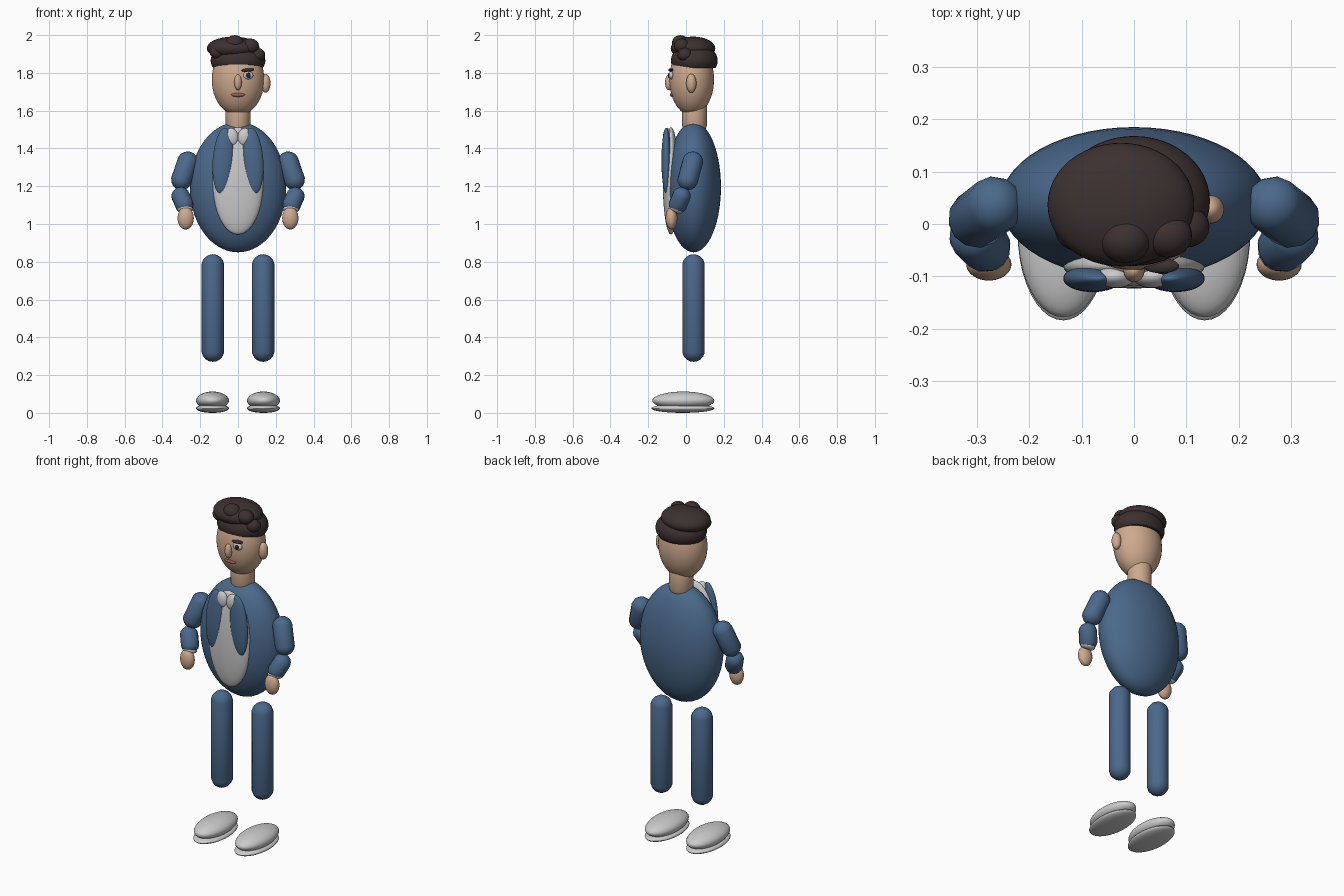
import bpy, bmesh
from math import radians
from mathutils import Vector, Matrix, Euler

if "Cube" in bpy.data.objects:
    bpy.data.objects.remove(bpy.data.objects["Cube"])


def material(name, rgb):
    m = bpy.data.materials.new(name)
    m.diffuse_color = (*rgb, 1)
    m.use_nodes = True
    m.node_tree.nodes["Principled BSDF"].inputs["Base Color"].default_value = m.diffuse_color
    return m


BLUE = material("suit_blue", (0.07, 0.14, 0.26))
WHITE = material("white", (0.85, 0.85, 0.85))
SKIN = material("skin", (0.62, 0.40, 0.27))
HAIR = material("hair_brown", (0.045, 0.03, 0.03))
LIP = material("lip", (0.35, 0.12, 0.1))
DARK = material("pupil", (0.02, 0.02, 0.03))


def finish(bm, name, mat):
    bmesh.ops.recalc_face_normals(bm, faces=bm.faces)
    me = bpy.data.meshes.new(name)
    bm.to_mesh(me)
    bm.free()
    me.materials.append(mat)
    ob = bpy.data.objects.new(name, me)
    bpy.context.collection.objects.link(ob)
    bpy.ops.object.select_all(action='DESELECT')
    ob.select_set(True)
    bpy.context.view_layer.objects.active = ob
    bpy.ops.object.shade_smooth_by_angle(angle=radians(40))
    return ob


def ellipsoid(name, loc, rad, mat, rot=(0, 0, 0), cut_z=None, segs=40):
    bm = bmesh.new()
    bmesh.ops.create_uvsphere(bm, u_segments=segs, v_segments=segs // 2, radius=1)
    r = Euler([radians(a) for a in rot]).to_matrix().to_4x4()
    bm.transform(Matrix.Translation(loc) @ r @ Matrix.Diagonal((*rad, 1)))
    if cut_z is not None:
        geom = bm.verts[:] + bm.edges[:] + bm.faces[:]
        cut = bmesh.ops.bisect_plane(bm, geom=geom, plane_co=(0, 0, cut_z),
                                     plane_no=(0, 0, 1), clear_inner=True)
        edges = [e for e in cut["geom_cut"] if isinstance(e, bmesh.types.BMEdge)]
        bmesh.ops.holes_fill(bm, edges=edges)
    return finish(bm, name, mat)


def capsule(name, a, b, radius, mat, segs=12):
    a, b = Vector(a), Vector(b)
    d = b - a
    bm = bmesh.new()
    bmesh.ops.create_uvsphere(bm, u_segments=segs, v_segments=9, radius=radius)
    for v in bm.verts:
        v.co.z += d.length / 2 * (1 if v.co.z > 0 else -1)
    turn = d.to_track_quat('Z', 'Y').to_matrix().to_4x4()
    bm.transform(Matrix.Translation((a + b) / 2) @ turn)
    return finish(bm, name, mat)


# Torso, shirt front
ellipsoid("jacket_body", (0, 0.04, 1.195), (0.255, 0.145, 0.345), BLUE, segs=56)
ellipsoid("shirt_front", (0, -0.08, 1.228), (0.135, 0.043, 0.284), WHITE)

# Paired parts
for s, side in ((-1, "left"), (1, "right")):
    ellipsoid(side + "_lapel", (s * 0.079, -0.104, 1.335), (0.055, 0.026, 0.175), BLUE, (0, -s * 4, 0))
    ellipsoid(side + "_collar", (s * 0.034, -0.1, 1.46), (0.036, 0.022, 0.048), WHITE, (0, s * 8, 0))
    capsule(side + "_upper_arm", (s * 0.267, 0.035, 1.328), (s * 0.299, 0.01, 1.235), 0.056, BLUE)
    capsule(side + "_forearm", (s * 0.303, -0.024, 1.146), (s * 0.285, -0.042, 1.105), 0.05, BLUE)
    ellipsoid(side + "_cuff", (s * 0.28, -0.052, 1.078), (0.042, 0.04, 0.02), WHITE, (-20, 0, 0))
    ellipsoid(side + "_hand", (s * 0.277, -0.077, 1.031), (0.043, 0.031, 0.06), SKIN)
    capsule(side + "_leg", (s * 0.133, 0.04, 0.78), (s * 0.133, 0.04, 0.33), 0.06, BLUE)
    ellipsoid(side + "_shoe", (s * 0.135, -0.014, 0.065), (0.087, 0.164, 0.048), WHITE)
    ellipsoid(side + "_sole", (s * 0.135, -0.017, 0.024), (0.087, 0.167, 0.024), WHITE)

# Head
capsule("neck", (0, 0.045, 1.53), (0, 0.045, 1.62), 0.066, SKIN, 32)
ellipsoid("head", (0, 0.03, 1.765), (0.139, 0.118, 0.19), SKIN, segs=48)
ellipsoid("nose", (0, -0.089, 1.75), (0.02, 0.022, 0.042), SKIN)
ellipsoid("mouth", (0, -0.073, 1.684), (0.036, 0.012, 0.011), LIP)
ellipsoid("ear", (0.146, 0.028, 1.745), (0.026, 0.027, 0.05), SKIN)
ellipsoid("eye", (0.053, -0.078, 1.787), (0.028, 0.014, 0.021), WHITE)
ellipsoid("pupil", (0.055, -0.09, 1.787), (0.012, 0.006, 0.014), DARK)
ellipsoid("eyebrow", (0.052, -0.08, 1.815), (0.034, 0.014, 0.009), HAIR, (0, -5, 0))

# Hair: trimmed cap, swept top and small locks
ellipsoid("hair_cap", (0, 0.044, 1.865), (0.145, 0.124, 0.09), HAIR, cut_z=1.825, segs=48)
ellipsoid("hair_top", (-0.025, 0.037, 1.93), (0.14, 0.118, 0.062), HAIR, segs=48)
locks = [(-0.017, -0.03, 1.957, 0.045), (0.065, -0.022, 1.942, 0.042),
         (-0.105, -0.01, 1.912, 0.042), (0.1, -0.005, 1.895, 0.04)]
for i, (x, y, z, r) in enumerate(locks):
    ellipsoid("hair_lock_%d" % (i + 1), (x, y, z), (r * 1.1, r, r * 0.95), HAIR, segs=24)
